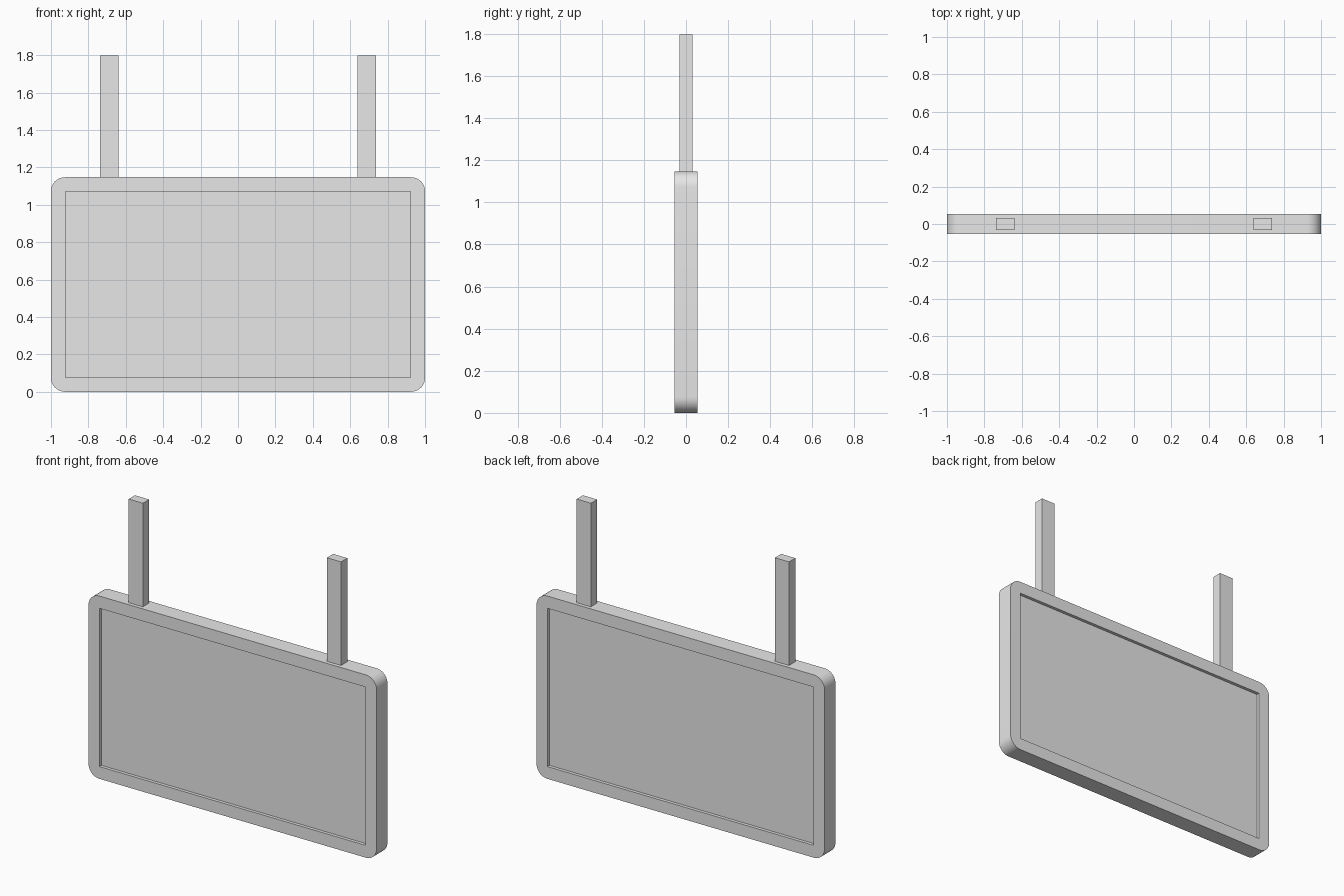
import bpy, bmesh, math
from mathutils import Vector

cube = bpy.data.objects.get("Cube")
if cube:
    bpy.data.objects.remove(cube, do_unlink=True)

WIDTH, HEIGHT, DEPTH = 2.0, 1.147, 0.108
RADIUS, BORDER, RECESS = 0.075, 0.077, 0.02
POST_X, POST_TOP = 0.688, 1.797

grey = bpy.data.materials.new("light grey")
grey.use_nodes = True
colour = (0.8, 0.8, 0.8, 1)
grey.diffuse_color = colour
grey.node_tree.nodes["Principled BSDF"].inputs["Base Color"].default_value = colour


def finish(name, bm):
    bmesh.ops.recalc_face_normals(bm, faces=bm.faces)
    mesh = bpy.data.meshes.new(name)
    bm.to_mesh(mesh)
    bm.free()
    mesh.materials.append(grey)
    obj = bpy.data.objects.new(name, mesh)
    bpy.context.collection.objects.link(obj)
    return obj


def box(name, centre, size):
    bm = bmesh.new()
    bmesh.ops.create_cube(bm, size=1)
    bmesh.ops.scale(bm, vec=size, verts=bm.verts)
    bmesh.ops.translate(bm, vec=centre, verts=bm.verts)
    return finish(name, bm)


def outline(bm, half_x, half_z, radius, steps):
    """Closed loop of edges around a rectangle, with rounded corners if steps > 0."""
    verts = []
    for corner in range(4):
        start = corner * math.pi / 2
        sx = 1 if corner in (0, 3) else -1
        sz = 1 if corner < 2 else -1
        for i in range(steps + 1):
            a = start + (i / steps * math.pi / 2 if steps else 0)
            x = sx * (half_x - radius) + radius * math.cos(a)
            z = sz * (half_z - radius) + radius * math.sin(a)
            verts.append(bm.verts.new((x, -DEPTH / 2, z + HEIGHT / 2)))
    return [bm.edges.new((verts[i - 1], v)) for i, v in enumerate(verts)]


# Rounded frame with a rectangular opening
bm = bmesh.new()
edges = outline(bm, WIDTH / 2, HEIGHT / 2, RADIUS, 10)
edges += outline(bm, WIDTH / 2 - BORDER, HEIGHT / 2 - BORDER, 0, 0)
bmesh.ops.triangle_fill(bm, edges=edges, use_beauty=True, normal=Vector((0, -1, 0)))
extruded = bmesh.ops.extrude_face_region(bm, geom=bm.faces[:], use_keep_orig=True)
moved = [g for g in extruded["geom"] if isinstance(g, bmesh.types.BMVert)]
bmesh.ops.translate(bm, vec=(0, DEPTH, 0), verts=moved)
frame = finish("sign_frame", bm)
bpy.ops.object.select_all(action="DESELECT")
frame.select_set(True)
bpy.context.view_layer.objects.active = frame
bpy.ops.object.shade_smooth_by_angle(angle=math.radians(30))

# Panel recessed on both the front and the back
box("sign_panel", (0, 0, HEIGHT / 2),
    (WIDTH - 2 * BORDER, DEPTH - 2 * RECESS, HEIGHT - 2 * BORDER))

# Hanging posts
for side, sign in (("left", 1), ("right", -1)):
    box(side + "_hanging_post", (sign * POST_X, 0, (HEIGHT + POST_TOP) / 2),
        (0.098, 0.062, POST_TOP - HEIGHT))
